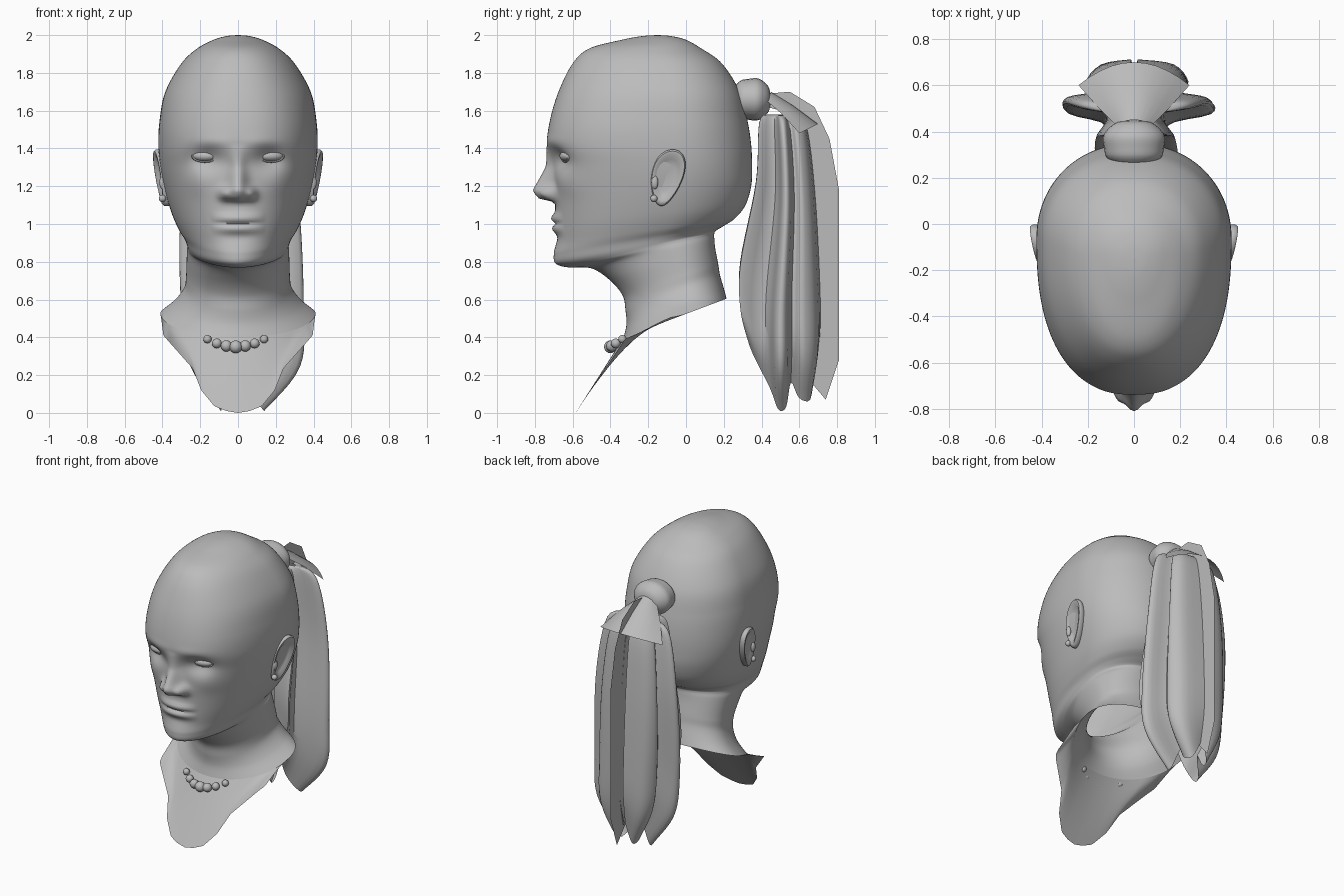
import bpy, bmesh, math
from mathutils import Vector

if "Cube" in bpy.data.objects:
    bpy.data.objects.remove(bpy.data.objects["Cube"])

clay = bpy.data.materials.new("plain_grey")
clay.use_nodes = True
GREY = (0.5, 0.5, 0.5, 1)
clay.diffuse_color = GREY
clay.node_tree.nodes["Principled BSDF"].inputs["Base Color"].default_value = GREY


def finish(name, bm, angle=50):
    bmesh.ops.remove_doubles(bm, verts=bm.verts, dist=0.0002)
    bmesh.ops.recalc_face_normals(bm, faces=bm.faces)
    mesh = bpy.data.meshes.new(name)
    bm.to_mesh(mesh)
    bm.free()
    mesh.materials.append(clay)
    obj = bpy.data.objects.new(name, mesh)
    bpy.context.collection.objects.link(obj)
    bpy.ops.object.select_all(action='DESELECT')
    bpy.context.view_layer.objects.active = obj
    obj.select_set(True)
    bpy.ops.object.shade_smooth_by_angle(angle=math.radians(angle))
    return obj


def grid(name, rows, closed=False, angle=50):
    """Skin a list of equally long point rows."""
    bm = bmesh.new()
    vs = [[bm.verts.new(p) for p in row] for row in rows]
    n = len(rows[0])
    for a, b in zip(vs, vs[1:]):
        for i in range(n if closed else n - 1):
            j = (i + 1) % n
            bm.faces.new((a[i], a[j], b[j], b[i]))
    return finish(name, bm, angle)


def spline(keys, steps):
    """Smooth curve through key tuples of any size."""
    k = [keys[0], *keys, keys[-1]]
    out = []
    for s in range(len(keys) - 1):
        for q in range(steps):
            t = q / steps
            out.append([b + 0.5 * t * (c - a + t * (2*a - 5*b + 4*c - d + t * (3*(b - c) + d - a)))
                        for a, b, c, d in zip(*k[s:s + 4])])
    return out + [list(keys[-1])]


def lookup(table, v):
    """Piecewise linear value from (key, value) pairs in rising order."""
    for (a, p), (b, q) in zip(table, table[1:]):
        if v <= b:
            return p + (q - p) * max(0, (v - a) / (b - a))
    return table[-1][1]


def bump(x, z, cx, cz, sx, sz):
    return math.exp(-((x - cx) / sx) ** 2 - ((z - cz) / sz) ** 2)


def ball(name, centre, size, segments=16, tilt=0):
    bm = bmesh.new()
    bmesh.ops.create_uvsphere(bm, u_segments=segments, v_segments=segments // 2 + 2, radius=1)
    bmesh.ops.scale(bm, vec=size, verts=bm.verts)
    obj = finish(name, bm)
    obj.location = centre
    obj.rotation_euler.z = tilt
    return obj


# Face relief: how far a point is pushed forward
NOSE_HEIGHT = [(1.115, 0), (1.135, .085), (1.175, .117), (1.22, .09), (1.3, .04), (1.37, .015), (1.42, 0)]
NOSE_WIDTH = [(1.12, .075), (1.17, .075), (1.22, .055), (1.32, .042), (1.42, .05)]


def relief(x, z):
    ax = abs(x)
    d = lookup(NOSE_HEIGHT, z) * math.exp(-(ax / lookup(NOSE_WIDTH, z)) ** 2 * 1.3)
    d += .04 * bump(ax, z, .072, 1.16, .027, .03)         # nostril wings
    d -= .045 * bump(ax, z, .165, 1.345, .085, .06)       # eye sockets
    d += .006 * bump(ax, z, .13, 1.435, .11, .03)         # brows
    d += .012 * bump(ax, z, .22, 1.22, .08, .07)          # cheekbones
    mouth = max(0, 1 - (x / .145) ** 2)
    d += mouth * (.024 * bump(0, z, 0, 1.03, 1, .024) + .02 * bump(0, z, 0, .975, 1, .024))
    d -= mouth * .012 * bump(0, z, 0, 1.002, 1, .009)
    d -= .008 * bump(x, z, 0, .925, .1, .03)              # chin crease
    return d


# Head and neck: tilted rings (front z, front y, back z, back y, half width, front squareness)
RINGS = [
    (2.0, -.15, 2.0, -.15, 0, 2), (1.995, -.23, 1.995, -.08, .06, 2), (1.975, -.34, 1.975, 0, .13, 2),
    (1.93, -.51, 1.93, .08, .215, 2.1), (1.85, -.6, 1.85, .19, .3, 2.2), (1.7, -.675, 1.7, .285, .385, 2.3),
    (1.55, -.72, 1.55, .325, .415, 2.4), (1.42, -.735, 1.42, .345, .422, 2.4), (1.3, -.705, 1.3, .35, .412, 2.4),
    (1.15, -.695, 1.2, .345, .388, 2.3), (1.0, -.69, 1.1, .315, .352, 2.2), (.9, -.69, 1.03, .26, .315, 2.1),
    (.84, -.7, .99, .2, .285, 2), (.79, -.69, .965, .16, .272, 1.9), (.77, -.62, .95, .15, .268, 1.9),
    (.765, -.5, .92, .15, .27, 1.9), (.7, -.4, .87, .155, .272, 2), (.62, -.335, .79, .17, .275, 2),
    (.54, -.32, .73, .18, .285, 2), (.47, -.315, .66, .2, .335, 2), (.4, -.33, .605, .215, .41, 2)]
COUNT = 144


def ring(zf, yf, zb, yb, w, squareness):
    mid = yf + (yb - yf) * .62
    pts = []
    for i in range(COUNT):
        a = 2 * math.pi * i / COUNT - math.pi
        a -= .4 * math.sin(a)
        c, s = math.cos(a), math.sin(a)
        end, p = (yf, squareness) if c > 0 else (yb, 2.1)
        x = math.copysign(abs(s) ** (2 / p), s) * w
        y = mid + abs(c) ** (2 / p) * (end - mid)
        z = zf + (zb - zf) * (y - yf) / max(yb - yf, .001)
        if y < -.3 and z > .8:
            y -= relief(x, z) * min(1, (-.3 - y) / .15)
        pts.append(Vector((x, y, z)))
    return pts


head_rings = [ring(*r) for r in spline(RINGS, 10)]
grid("head_and_neck", head_rings, closed=True, angle=80)

# Chest: sheet hanging from the front half of the neck base
DROP_X = [(0, 0), (.15, .06), (.3, .125), (.55, .195), (.72, .24), (.92, .395), (1, .41)]
DROP_Z = [(0, 0), (.15, .01), (.3, .035), (.55, .12), (.72, .235), (.92, .41), (1, .53)]
collar = [p for p in head_rings[-1] if p.y < .01]
hem = []
for p in collar:
    s = min(1, abs(p.x) / .41)
    z = min(lookup(DROP_Z, s), p.z)
    plane_y = -.585 + z * .67
    hem.append(Vector((math.copysign(lookup(DROP_X, s), p.x),
                       plane_y + (p.y - plane_y) * max(0, s - .9) / .1, z)))
grid("chest", [[p.lerp(q, t / 6) for p, q in zip(collar, hem)] for t in range(7)])

# Ears, eyes and earrings
EAR_PROFILE = [(0, .002), (.45, .0), (.65, .006), (.82, .02), (.94, .02), (1, .01), (1, -.01), (.8, -.06)]
for label, side in (("left", 1), ("right", -1)):
    rows = []
    for r, h in EAR_PROFILE:
        row = []
        for i in range(32):
            t = math.tau * i / 32
            v = .15 * math.sin(t) * r
            u = .085 * math.cos(t) * r * (1 + .25 * math.sin(t)) + .2 * v
            row.append((side * (.402 + .18 * u + .12 * v + h), -.1 + u, 1.245 + v))
        rows.append(row)
    grid(label + "_ear", rows, closed=True)
    ball(label + "_ear_flap", (side * .402, -.165, 1.22), (.014, .018, .035))
    ball(label + "_earring", (side * .4, -.17, 1.135), (.019, .019, .019), 12)
    ball(label + "_eye", (side * .175, -.632, 1.36), (.066, .035, .029), 20, side * .25)
    # Eyelid rim around the eye
    rows = []
    for k in range(7):
        b = math.tau * k / 6
        rows.append([(side * (.175 + math.cos(t) * (.066 + .006 * math.cos(b))),
                      -.64 + .02 * math.cos(t) + .008 * math.sin(b),
                      1.36 + math.sin(t) * (.03 + .006 * math.cos(b)))
                     for t in (math.tau * i / 24 for i in range(24))])
    grid(label + "_eyelid", rows, closed=True)

# Necklace beads, largest in the middle
for i in range(-3, 4):
    r = .034 - .004 * min(abs(i), 3)
    ball("necklace_bead", (-.012 + .05 * i, -.4 + .007 * i * i, .35 + .0045 * i * i), (r, r, r), 12)

# Hair tie: turned around the front-to-back axis
TIE = [(.26, .07), (.29, .1), (.33, .108), (.375, .112), (.41, .095), (.44, .06), (.45, 0)]
grid("hair_tie", [[(1.2 * r * math.cos(t), y, 1.66 + r * math.sin(t))
                   for t in (math.tau * i / 24 for i in range(24))] for y, r in spline(TIE, 3)], closed=True)

# Ponytail: folded long panels, each point being (x, y, tip height)
FOLDS = [(.05, .33, .42), (.18, .29, .36), (.13, .42, .13), (.31, .47, .02), (.31, .52, .03),
         (.19, .55, .16), (.22, .6, .08), (.16, .67, .07), (.015, .69, .2)]
# Fall: (way down, width scale, depth scale, centre y)
FALL = [(0, .3, .3, .5), (.04, .75, .62, .53), (.3, .98, .78, .55), (.65, 1.06, 1.05, .53),
        (.85, 1, 1.05, .53), (1, .42, .85, .53)]
for label, side, width, taper in (("left", 1, 1, 0), ("right", -1, .94, .3)):
    rows = []
    for v, sx, sy, cy in spline(FALL, 6):
        spread = side * sx * width * (1 - taper * v ** 3)
        rows.append([(x * spread, cy + (y - .52) * sy, 1.58 + (tip - 1.58) * v)
                     for x, y, tip in spline(FOLDS, 4)])
    grid(label + "_ponytail_panel", rows, angle=60)

# Short cone-shaped fan of hair spreading down from the tie
fan = []
for w, y, bow, z in ((.08, .43, .02, 1.65), (.16, .51, .055, 1.58), (.24, .6, .1, 1.48)):
    fan.append([(w * s, y + bow * (1 - s * s), z + .05 * (1 - s * s)) for s in (i / 5 for i in range(-5, 6))])
grid("hair_fan", fan)

# Upright middle sheet of the ponytail, inner edge to outer edge
INNER = [(.43, 1.62), (.5, 1.6), (.58, 1.5), (.62, 1.35), (.63, 1.1), (.62, .28), (.63, .2)]
OUTER = [(.43, 1.69), (.55, 1.7), (.68, 1.62), (.76, 1.45), (.81, 1.18), (.81, .28), (.74, .07)]
grid("ponytail_middle_sheet", [[(.015, *p) for p in edge] for edge in (INNER, OUTER)])
